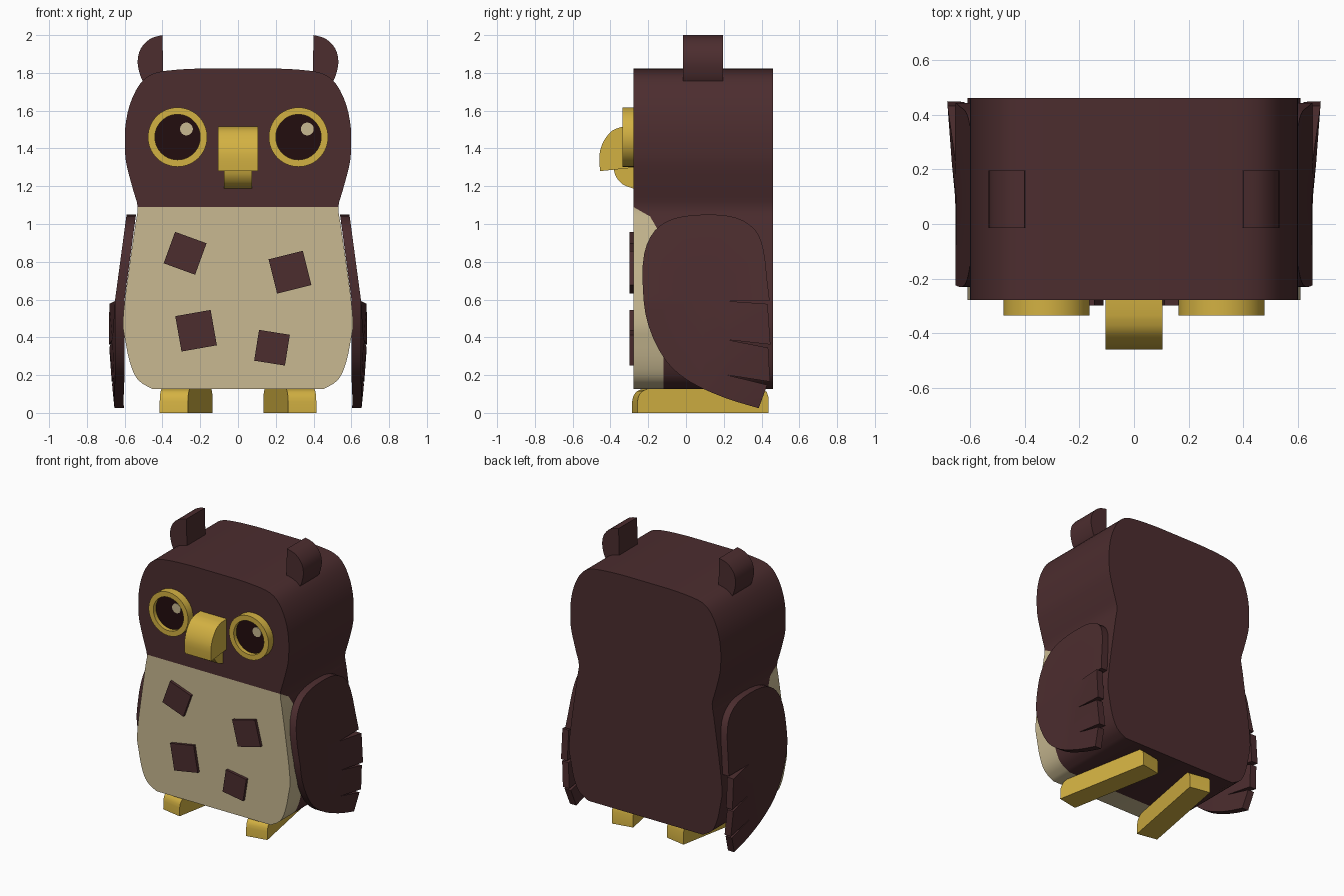
import bpy, bmesh, math
from mathutils import Vector, Matrix

if "Cube" in bpy.data.objects:
    bpy.data.objects.remove(bpy.data.objects["Cube"])


def material(name, col):
    m = bpy.data.materials.new(name)
    m.diffuse_color = (*col, 1)
    m.use_nodes = True
    m.node_tree.nodes["Principled BSDF"].inputs["Base Color"].default_value = m.diffuse_color
    return m


BROWN = material("dark brown", (0.072, 0.026, 0.028))
TAN = material("tan", (0.58, 0.485, 0.285))
YELLOW = material("golden yellow", (0.65, 0.44, 0.055))
BLACK = material("near black", (0.016, 0.004, 0.0045))


def smooth_path(pts, n=3, closed=False):
    """Catmull-Rom through 2D points."""
    p = [Vector(q) for q in pts]
    k, out = len(p), []
    for i in range(k if closed else k - 1):
        if closed:
            a, b, c, d = (p[(i + j) % k] for j in (-1, 0, 1, 2))
        else:
            a, b, c, d = (p[min(max(i + j, 0), k - 1)] for j in (-1, 0, 1, 2))
        for s in range(n):
            t = s / n
            out.append(0.5 * (2 * b + (c - a) * t + (2 * a - 5 * b + 4 * c - d) * t * t
                              + (3 * b - a - 3 * c + d) * t ** 3))
    return out if closed else out + [p[-1]]


def prism(pts, axis, a, b):
    """Extrude a profile: (x, z) along y, or (y, z) along x."""
    bm = bmesh.new()
    rings = []
    for h in (a, b):
        rings.append([bm.verts.new((h, u, v) if axis == 'x' else (u, h, v)) for u, v in pts])
    bm.faces.new(rings[0])
    bm.faces.new(rings[1])
    n = len(pts)
    for i in range(n):
        j = (i + 1) % n
        bm.faces.new((rings[0][i], rings[0][j], rings[1][j], rings[1][i]))
    return bm


def cut(bm, co, no):
    bmesh.ops.bisect_plane(bm, geom=bm.verts[:] + bm.edges[:] + bm.faces[:],
                           dist=1e-5, plane_co=co, plane_no=no)


def finish(name, bm, mats, matrix=None, angle=30):
    if matrix is not None:
        bm.transform(matrix)
    bmesh.ops.recalc_face_normals(bm, faces=bm.faces[:])
    me = bpy.data.meshes.new(name)
    bm.to_mesh(me)
    bm.free()
    for m in mats:
        me.materials.append(m)
    ob = bpy.data.objects.new(name, me)
    bpy.context.collection.objects.link(ob)
    bpy.ops.object.select_all(action='DESELECT')
    ob.select_set(True)
    bpy.context.view_layer.objects.active = ob
    bpy.ops.object.shade_smooth_by_angle(angle=math.radians(angle))
    return ob


FRONT, BACK = -0.278, 0.46

# Body: one extruded outline, tan belly cut into the front
side = [(0.455, 0.127), (0.53, 0.175), (0.572, 0.265), (0.598, 0.39), (0.609, 0.467),
        (0.6, 0.59), (0.572, 0.8), (0.543, 1.0), (0.531, 1.09), (0.555, 1.18),
        (0.587, 1.3), (0.598, 1.38), (0.597, 1.51), (0.572, 1.634), (0.52, 1.74),
        (0.45, 1.796), (0.333, 1.816), (0.18, 1.824)]
half = smooth_path(side)
bm = prism(half + [Vector((-p.x, p.y)) for p in reversed(half)], 'y', FRONT, BACK)
edge = [(FRONT, 1.09), (-0.19, 1.04), (-0.155, 0.98), (-0.12, 0.85), (-0.12, 0.12)]
planes = []
for (y0, z0), (y1, z1) in zip(edge, edge[1:]):
    no = Vector((0, -(z1 - z0), y1 - y0)).normalized()
    planes.append((Vector((0, y0, z0)), no))
    cut(bm, *planes[-1])
for f in bm.faces:
    c = f.calc_center_median()
    f.material_index = int(all((c - co).dot(no) < 1e-4 for co, no in planes))
finish("body", bm, [BROWN, TAN])

# Belly patches
for i, (x, z, s, ang) in enumerate([(-0.28, 0.845, 0.177, -20), (0.275, 0.745, 0.187, 14),
                                    (-0.222, 0.435, 0.19, 10), (0.18, 0.345, 0.165, -9)]):
    h = s / 2
    bm = prism([(-h, -h), (h, -h), (h, h), (-h, h)], 'y', -0.298, FRONT + 0.01)
    finish(f"belly_patch_{i + 1}", bm, [BROWN],
           Matrix.Translation((x, 0, z)) @ Matrix.Rotation(-math.radians(ang), 4, 'Y'))

# Beak, upper and lower
upper = smooth_path([(-0.335, 1.515), (-0.39, 1.495), (-0.435, 1.44), (-0.458, 1.37), (-0.455, 1.28)])
finish("upper_beak", prism([(-0.26, 1.3), (-0.26, 1.518)] + upper, 'x', -0.105, 0.105), [YELLOW])
lower = smooth_path([(-0.383, 1.29), (-0.37, 1.25), (-0.335, 1.21), (-0.275, 1.186)])
finish("lower_beak", prism([(-0.26, 1.31), (-0.383, 1.31)] + lower + [(-0.26, 1.186)],
                           'x', -0.075, 0.075), [YELLOW])


def disc(r, y0, y1, n=48):
    return prism([(r * math.cos(2 * math.pi * i / n), r * math.sin(2 * math.pi * i / n))
                  for i in range(n)], 'y', y0, y1)


def eye_ring(profile, n=64):
    bm = bmesh.new()
    rings = [[bm.verts.new((r * math.cos(2 * math.pi * i / n), y, r * math.sin(2 * math.pi * i / n)))
              for r, y in profile] for i in range(n)]
    k = len(profile)
    for i in range(n):
        a, b = rings[i], rings[(i + 1) % n]
        for j in range(k):
            bm.faces.new((a[j], a[(j + 1) % k], b[(j + 1) % k], b[j]))
    return bm


# Wing outline (y, z) with three feather notches in the back edge
wing_front = smooth_path([(0.385, 0.025), (0.205, 0.08), (0.02, 0.165), (-0.11, 0.28),
                          (-0.2, 0.465), (-0.228, 0.65), (-0.222, 0.84), (-0.165, 0.965),
                          (-0.06, 1.03), (0.1, 1.05), (0.26, 1.035), (0.365, 0.97),
                          (0.41, 0.865), (0.43, 0.7), (0.443, 0.593)])
feathers = [(0.22, 0.592), (0.432, 0.577), (0.447, 0.362), (0.22, 0.387), (0.435, 0.345),
            (0.445, 0.165), (0.22, 0.2), (0.43, 0.148)]
ear = smooth_path([(0.40, 2.0), (0.455, 1.985), (0.495, 1.955), (0.523, 1.91),
                   (0.531, 1.85), (0.517, 1.785), (0.50, 1.75)])
foot = smooth_path([(-0.352, 0.06), (-0.345, 0.09), (-0.325, 0.115), (-0.295, 0.127)])
foot_back = [(0.32, 0.127), (0.345, 0.11), (0.353, 0.085), (0.353, 0)]

for tag, s in (("left", -1), ("right", 1)):
    flip = Matrix.Diagonal((s, 1, 1, 1))
    # Eye
    at = Matrix.Translation((0.32 * s, 0, 1.46))
    finish(f"{tag}_eye_ring", eye_ring([(0.12, -0.27), (0.12, -0.335), (0.157, -0.335),
                                        (0.157, -0.27)]), [YELLOW], at)
    finish(f"{tag}_pupil", disc(0.122, -0.305, -0.27), [BLACK], at)
    finish(f"{tag}_eye_highlight", disc(0.034, -0.311, -0.303, 24), [TAN],
           Matrix.Translation((0.32 * s + 0.047, 0, 1.503)))
    # Ear tuft
    finish(f"{tag}_ear", prism(ear + [Vector((0.395, 1.75))], 'y', -0.015, 0.195), [BROWN], flip)
    # Foot, toes turned out
    turn = Matrix.Translation((0.275 * s, 0.075, 0)) @ Matrix.Rotation(math.radians(10.6 * s), 4, 'Z')
    finish(f"{tag}_foot", prism([(-0.353, 0)] + foot + foot_back, 'x', -0.076, 0.076), [YELLOW], turn)
    # Wing: slab leaning with the body, lower feathers bent outwards
    bm = prism(wing_front + [Vector(p) for p in feathers], 'x', 0, 0.05)
    cut(bm, (0, 0, 0.6), (0, 0, 1))
    cut(bm, (0, 0.1, 0), (0, 1, 0))
    for v in bm.verts:
        y, z = v.co.y, v.co.z
        lean = 0.602 - 0.062 * max(0, (z - 0.59) / 0.46)
        bend = 0.03 * max(0, (y - 0.04) / 0.4) * min(1, z / 0.3) if z < 0.585 else 0
        v.co.x += lean + bend
    bmesh.ops.triangulate(bm, faces=[f for f in bm.faces if len(f.verts) > 4])
    finish(f"{tag}_wing", bm, [BROWN], flip)
